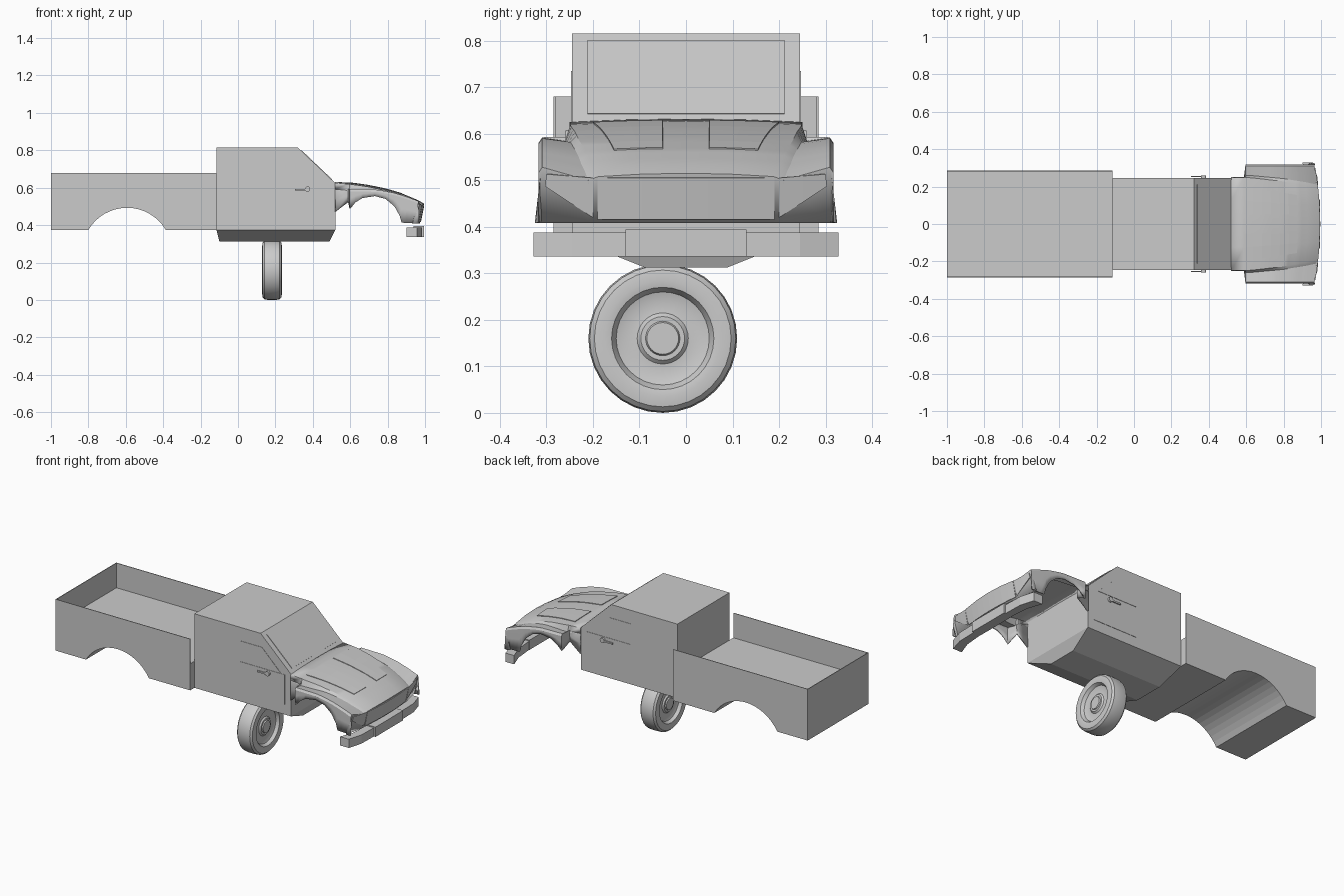
import bpy, bmesh, math

if "Cube" in bpy.data.objects:
    bpy.data.objects.remove(bpy.data.objects["Cube"])


def make(name, verts, faces, smooth=None, thick=0, fix=True):
    me = bpy.data.meshes.new(name)
    me.from_pydata(verts, [], faces)
    bm = bmesh.new()
    bm.from_mesh(me)
    bmesh.ops.remove_doubles(bm, verts=bm.verts, dist=1e-5)
    if fix:
        bmesh.ops.recalc_face_normals(bm, faces=bm.faces)
    bm.to_mesh(me)
    bm.free()
    ob = bpy.data.objects.new(name, me)
    bpy.context.collection.objects.link(ob)
    if thick:
        m = ob.modifiers.new("thickness", 'SOLIDIFY')
        m.thickness, m.offset = thick, -1
    if smooth:
        bpy.ops.object.select_all(action='DESELECT')
        ob.select_set(True)
        bpy.context.view_layer.objects.active = ob
        bpy.ops.object.shade_smooth_by_angle(angle=math.radians(smooth))
    return ob


def loft(rows, closed=False):
    n = len(rows[0])
    verts = [p for r in rows for p in r]
    faces = []
    for i in range(len(rows) - 1):
        for j in range(n if closed else n - 1):
            k = (j + 1) % n
            faces.append((i * n + j, (i + 1) * n + j, (i + 1) * n + k, i * n + k))
    return verts, faces


def prism(name, pts, a, b, axis='y'):
    put = (lambda p, h: (p[0], h, p[1])) if axis == 'y' else (lambda p, h: (p[0], p[1], h))
    n = len(pts)
    v, f = loft([[put(p, a) for p in pts], [put(p, b) for p in pts]], True)
    return make(name, v, f + [tuple(range(n)), tuple(range(n, 2 * n))])


def lerp(table, x):
    for (x0, a), (x1, b) in zip(table, table[1:]):
        if x <= x1:
            return a + (b - a) * max(0, x - x0) / (x1 - x0)
    return table[-1][1]


# Cargo bed: solid base with a full-width wheel arch, thin walls, open front
half = math.asin(.207 / .2406)
arch = [(-.593 + .2406 * math.sin(t), .252 + .2406 * math.cos(t))
        for t in [half * (i / 8 - 1) for i in range(17)]]
prism("bed_base", [(-1, .375)] + arch + [(-.115, .375), (-.115, .533), (-1, .533)], -.285, .285)
prism("bed_walls", [(-.115, -.285), (-1, -.285), (-1, .285), (-.115, .285),
                    (-.115, .281), (-.996, .281), (-.996, -.281), (-.115, -.281)], .533, .68, 'z')

# Cab and tapered underbody
prism("cab", [(-.115, .375), (-.115, .815), (.32, .815), (.52, .625), (.52, .375)], -.245, .245)
v, f = loft([[(-.115, -.245, .375), (.52, -.245, .375), (.52, .245, .375), (-.115, .245, .375)],
             [(-.1, -.09, .313), (.49, -.09, .313), (.49, .09, .313), (-.1, .09, .313)]], True)
make("underbody", v, f + [(0, 1, 2, 3), (4, 5, 6, 7)])

# Windscreen, doors, side windows, handles
prism("windscreen", [(.337, .799), (.339, .801), (.504, .644), (.502, .642)], -.212, .212)
for s, side in ((-1, "right"), (1, "left")):
    prism("door_" + side, [(.19, .435), (.19, .612), (.48, .612), (.48, .435)], s * .244, s * .247)
    prism("window_" + side, [(.19, .618), (.19, .735), (.33, .735), (.45, .618)], s * .244, s * .247)
    prism("handle_" + side, [(.305, .585), (.305, .594), (.37, .594), (.37, .585)], s * .25, s * .257)
    knob = [(.372 + .014 * math.cos(i * math.pi / 6), .593 + .014 * math.sin(i * math.pi / 6)) for i in range(12)]
    prism("handle_knob_" + side, knob, s * .244, s * .259)

# Front shell: hood, fenders and nose lofted through stations along x
top = [(.52, .632), (.6, .626), (.7, .612), (.8, .59), (.88, .565), (.95, .535), (.985, .515)]
crease = [(.52, .25), (.62, .248), (.8, .228), (.92, .205), (.985, .188)]
shoulder = [(.52, .6), (.6, .592), (.75, .59), (.85, .572), (.93, .548), (.985, .528)]
lower = [(.52, .47), (.588, .525), (.596, .49), (.63, .522), (.67, .545), (.74, .555), (.8, .54),
         (.85, .5), (.88, .45), (.89, .413), (.985, .41)]


def bend(x, y):
    return x + max(0, (x - .6) / .385) * (.01 - .03 * (y / .31) ** 2)


def hood_z(x, y):
    return lerp(top, x) - .007 * (y / lerp(crease, x)) ** 2


def station(x):
    w = lerp(crease, x)
    out = .317 if x > .592 else .252
    zs, zl = lerp(shoulder, x), lerp(lower, x)
    mid = hood_z(x, w)
    side = [(0, hood_z(x, 0)), (w * .5, hood_z(x, w * .5)), (w, mid),
            (w + .012 * (out - w) / .07, min(mid, zs) - .008), (out - .008, zs), (out, zs - .012),
            (out, (zs + zl) / 2), (out - .002, zl)]
    return ([(bend(x, y), -y, z) for y, z in reversed(side)]
            + [(bend(x, y), y, z) for y, z in side[1:]])


xs = [.52, .588, .596, .63, .67, .705, .74, .77, .8, .825, .85, .865, .88, .89, .92, .95, .985]
rows = [station(x) for x in xs]
rows.append([(x - .22 * (z - .41), y, .408) for x, y, z in rows[-1]])
v, f = loft(rows)
make("hood_and_fenders", v, f, smooth=25, thick=.008, fix=False)


# Nose panels that follow the curved front
def nose(y, z, lift):
    return (.995 - .03 * (y / .31) ** 2 - .2 * (.515 - z) + lift, y, z)


def nose_panel(name, bottom, upper, lift):
    v, f = loft([[nose(y, z, lift) for y, z in upper], [nose(y, z, lift) for y, z in bottom]])
    make(name, v, f, thick=.006, fix=False)


ys = [-.19 + .38 * i / 8 for i in range(9)]
nose_panel("grille", [(y, .416) for y in ys], [(y, .505) for y in ys], .003)
for s, side in ((-1, "right"), (1, "left")):
    lo = [(s * .2, .42), (s * .25, .452), (s * .303, .487)]
    hi = [(s * .2, .505), (s * .25, .509), (s * .3, .513)]
    nose_panel("headlight_" + side, lo[::s], hi[::s], .003)
    # Raised hood panel
    pts = []
    for i in range(7):
        x = .59 + .28 * i / 6
        ends = sorted((s * .05, s * (.2 - .045 * i / 6)))
        pts.append([(bend(x, y), y, hood_z(x, y) + .003) for y in (ends[0], sum(ends) / 2, ends[1])])
    v, f = loft(pts)
    make("hood_panel_" + side, v, f, thick=.006, fix=False)
    # Bumper end
    prism("bumper_end_" + side, [(.94, s * .13), (.985, s * .13), (.982, s * .245), (.958, s * .328),
                                 (.9, s * .328), (.93, s * .245)], .336, .388, 'z')
prism("bumper_centre", [(.938, -.13), (.995, -.13), (.995, .13), (.938, .13)], .336, .394, 'z')

# Single wheel under the cab, turned around the x axis
face = [(.042, 0), (.042, .034), (.036, .037), (.036, .047), (.028, .055), (.026, .08), (.032, .1),
        (.04, .104), (.05, .11), (.053, .125), (.05, .147), (.04, .157)]
profile = face + [(.02, .16)] + [(-.02, .16)] + [(-x, r) for x, r in reversed(face)]
N = 32
ring = [[(.182 + x, -.05 + r * math.cos(2 * math.pi * i / N), .16 + r * math.sin(2 * math.pi * i / N))
         for i in range(N)] for x, r in profile]
v, f = loft(ring, True)
bm_faces = [q for q in f if q[0] >= N and q[1] < N * (len(ring) - 1)]
bm_faces += [tuple(range(N, 2 * N)), tuple(range(N * (len(ring) - 2), N * (len(ring) - 1)))]
used = make("wheel", v[N:-N], [tuple(k - N for k in q) for q in bm_faces], smooth=30)
